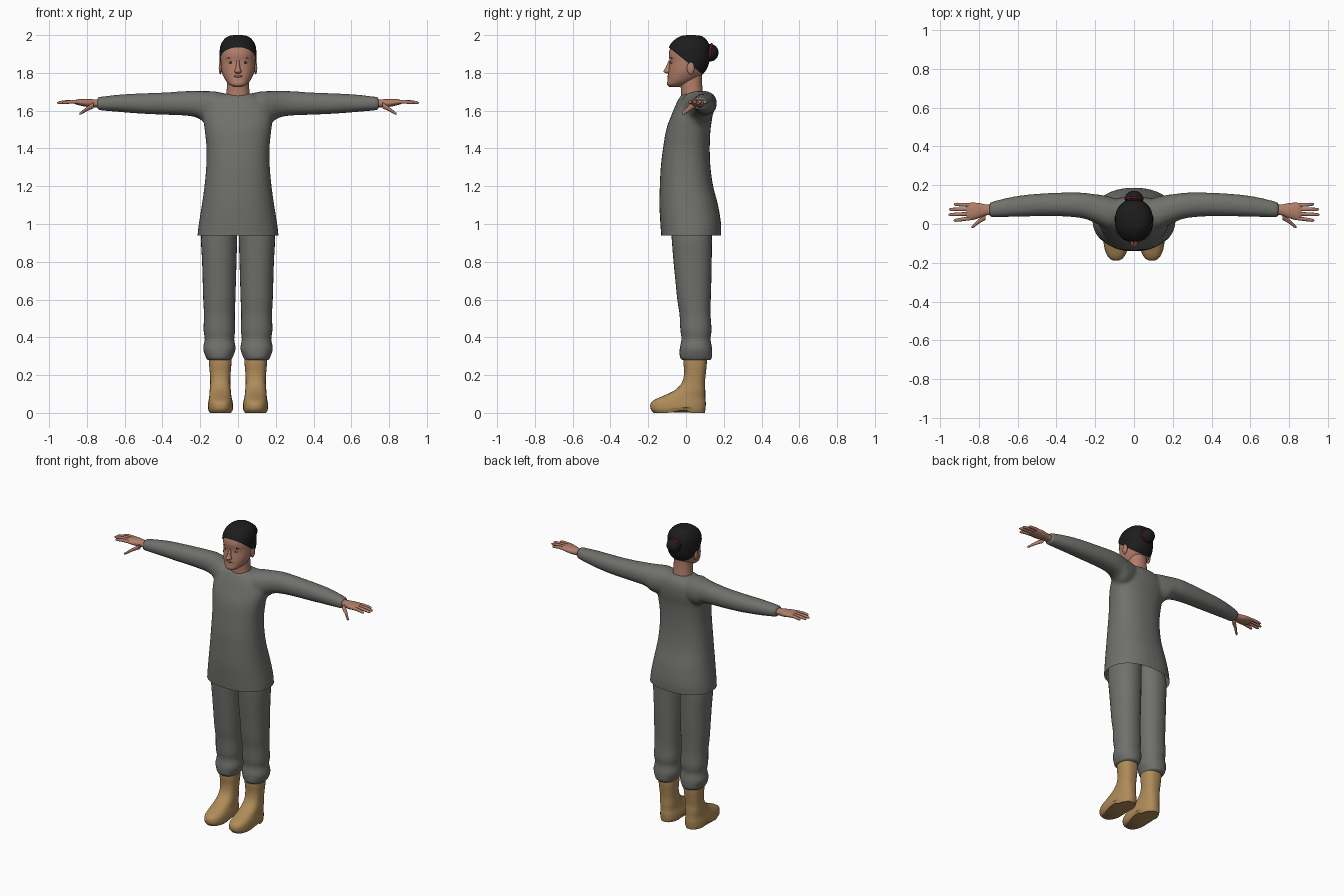
import bpy, bmesh, math
from mathutils import Vector

cube = bpy.data.objects.get("Cube")
if cube:
    bpy.data.objects.remove(cube, do_unlink=True)


def material(name, color):
    mat = bpy.data.materials.new(name)
    mat.use_nodes = True
    mat.diffuse_color = (*color, 1)
    bsdf = mat.node_tree.nodes["Principled BSDF"]
    bsdf.inputs["Base Color"].default_value = (*color, 1)
    bsdf.inputs["Roughness"].default_value = 0.8
    return mat


cloth = material("grey cloth", (0.16, 0.165, 0.15))
leather = material("tan leather", (0.43, 0.26, 0.1))
skin = material("warm skin", (0.44, 0.21, 0.14))
lip = material("lip", (0.34, 0.13, 0.1))
dark = material("black hair", (0.012, 0.012, 0.012))
red = material("dark red", (0.15, 0.008, 0.025))
white = material("eye white", (0.5, 0.45, 0.42))


def spline(rings, steps):
    """Smoothly interpolate between the given cross-sections."""
    out = []
    last = len(rings) - 1
    for i in range(last):
        window = [rings[max(0, min(last, i + k))] for k in (-1, 0, 1, 2)]
        for j in range(steps):
            t = j / steps
            out.append([
                b + t / 2 * (c - a + t * (2 * a - 5 * b + 4 * c - d + t * (3 * (b - c) + d - a)))
                for a, b, c, d in zip(*window)])
    return out + [list(rings[-1])]


def add_loft(bm, axis, rings, side=1, power=2.2, segs=32, steps=4):
    """Rings are (position, low a, high a, low b, high b) across the axis."""
    loops = []
    for t, a0, a1, b0, b1 in spline(rings, steps):
        loop = []
        for k in range(segs):
            ang = math.tau * k / segs
            c, s = math.cos(ang), math.sin(ang)
            a = (a0 + a1) / 2 + (a1 - a0) / 2 * math.copysign(abs(c) ** (2 / power), c)
            b = (b0 + b1) / 2 + (b1 - b0) / 2 * math.copysign(abs(s) ** (2 / power), s)
            x, y, z = (a, b, t) if axis == "z" else (t, a, b)
            loop.append(bm.verts.new((x * side, y, z)))
        loops.append(loop)
    for low, high in zip(loops, loops[1:]):
        for k in range(segs):
            n = (k + 1) % segs
            bm.faces.new((low[k], low[n], high[n], high[k]))
    bm.faces.new(loops[0])
    bm.faces.new(loops[-1])


def smooth(ob, angle=60):
    bpy.ops.object.select_all(action="DESELECT")
    ob.select_set(True)
    bpy.context.view_layer.objects.active = ob
    bpy.ops.object.shade_smooth_by_angle(angle=math.radians(angle))


def finish(name, bm, mat):
    bmesh.ops.recalc_face_normals(bm, faces=bm.faces)
    mesh = bpy.data.meshes.new(name)
    bm.to_mesh(mesh)
    bm.free()
    mesh.materials.append(mat)
    ob = bpy.data.objects.new(name, mesh)
    bpy.context.collection.objects.link(ob)
    smooth(ob)
    return ob


def loft(name, mat, axis, rings, **options):
    bm = bmesh.new()
    add_loft(bm, axis, rings, **options)
    return finish(name, bm, mat)


def ball(name, mat, center, size):
    bm = bmesh.new()
    bmesh.ops.create_uvsphere(bm, u_segments=20, v_segments=12, radius=1)
    bmesh.ops.scale(bm, vec=size, verts=bm.verts)
    bmesh.ops.translate(bm, vec=center, verts=bm.verts)
    return finish(name, bm, mat)


def cut(ob, point, normal):
    """Keep the half of the mesh that the normal points to."""
    bm = bmesh.new()
    bm.from_mesh(ob.data)
    bmesh.ops.bisect_plane(bm, geom=bm.verts[:] + bm.edges[:] + bm.faces[:],
                           plane_co=point, plane_no=normal, clear_inner=True)
    bm.to_mesh(ob.data)
    bm.free()


# Tunic: torso and sleeves fused into one soft garment with an open hem
torso = [(z, -w, w, front, back) for z, w, front, back in (
    (.88, .22, -.13, .185), (.94, .215, -.132, .186), (1, .208, -.136, .186),
    (1.1, .192, -.141, .17), (1.2, .178, -.139, .144), (1.3, .169, -.134, .13),
    (1.4, .167, -.122, .126), (1.5, .177, -.105, .13), (1.57, .185, -.08, .14),
    (1.63, .17, -.055, .14), (1.67, .13, -.035, .125), (1.69, .08, -.015, .1))]
sleeve = [
    (.06, 0, .12, 1.55, 1.69), (.12, -.03, .14, 1.53, 1.702), (.17, -.01, .15, 1.53, 1.704),
    (.21, .01, .155, 1.56, 1.704), (.27, .03, .162, 1.573, 1.704), (.38, .04, .162, 1.578, 1.697),
    (.5, .04, .156, 1.583, 1.692), (.62, .037, .142, 1.592, 1.686), (.747, .033, .112, 1.603, 1.672)]
bm = bmesh.new()
add_loft(bm, "z", torso, power=2.3)
for side in (1, -1):
    add_loft(bm, "x", sleeve, side=side)
tunic = finish("tunic", bm, cloth)
remesh = tunic.modifiers.new("fuse", "REMESH")
remesh.mode = "VOXEL"
remesh.voxel_size = .01
soften = tunic.modifiers.new("soften", "SMOOTH")
soften.iterations = 8
fused = bpy.data.meshes.new_from_object(
    tunic.evaluated_get(bpy.context.evaluated_depsgraph_get()))
tunic.modifiers.clear()
tunic.data = fused
cut(tunic, (0, 0, .94), (0, 0, 1))
smooth(tunic)

# Limbs, mirrored left and right
trouser = [
    (.28, .036, .16, -.02, .128), (.295, .028, .17, -.032, .137), (.34, .013, .184, -.033, .138),
    (.39, .02, .176, -.024, .13), (.44, .015, .182, -.03, .135), (.52, .017, .18, -.034, .13),
    (.6, .014, .184, -.046, .131), (.7, .011, .187, -.056, .134), (.8, .008, .19, -.066, .136),
    (.94, .004, .195, -.077, .137), (1.02, .002, .17, -.08, .13)]
boot = [
    (0, .034, .152, -.17, .1), (.02, .026, .159, -.187, .103), (.05, .027, .158, -.187, .105),
    (.07, .031, .155, -.165, .103), (.09, .035, .152, -.12, .102), (.12, .038, .15, -.06, .102),
    (.16, .041, .147, -.022, .1), (.21, .039, .149, -.01, .105), (.26, .035, .153, -.013, .11),
    (.31, .036, .152, -.012, .11)]
palm = [
    (.72, .045, .1, 1.615, 1.66), (.76, .045, .1, 1.618, 1.66), (.8, .03, .108, 1.62, 1.662),
    (.84, .02, .11, 1.628, 1.662), (.865, .026, .104, 1.635, 1.655)]
thumb = [
    (.765, .022, .055, 1.612, 1.645), (.8, .002, .026, 1.597, 1.62),
    (.825, -.018, .002, 1.582, 1.6), (.838, -.022, -.01, 1.578, 1.589)]
fingers = {"index": (.03, .018, .93), "middle": (.053, .048, .958),
           "ring": (.076, .075, .955), "little": (.097, .102, .928)}

for side, label in ((1, "left"), (-1, "right")):
    loft(label + "_trouser_leg", cloth, "z", trouser, side=side)
    foot = loft(label + "_boot", leather, "z", boot, side=side, power=2.5)
    for v in foot.data.vertices:  # raised arch in front of the heel
        if v.co.z < .025 and v.co.y < .02:
            v.co.z += .018 * max(0, 1 - abs(v.co.y + .015) / .07)
    loft(label + "_palm", skin, "x", palm, side=side)
    loft(label + "_thumb", skin, "x", thumb, side=side, segs=12)
    for finger, (base, tip, end) in fingers.items():
        rings = []
        for f, r in ((0, .01), (.5, .0095), (.88, .008), (1, .003)):
            y = base + (tip - base) * f
            z = 1.646 + .012 * f * (.6 - f)
            rings.append((.84 + (end - .84) * f, y - r, y + r, z - r, z + r))
        loft(f"{label}_{finger}_finger", skin, "x", rings, side=side, segs=12)

    # Paired face details
    ball(label + "_ear", skin, (side * .093, .025, 1.825), (.009, .02, .033))
    ball(label + "_eye", white, (side * .038, -.073, 1.855), (.014, .009, .006))
    ball(label + "_iris", dark, (side * .038, -.078, 1.855), (.0055, .006, .0055))
    ball(label + "_brow", dark, (side * .04, -.076, 1.878), (.02, .006, .0025))

# Neck, head and nose
loft("neck", skin, "z", [
    (1.62, -.075, .075, -.03, .1), (1.69, -.062, .062, -.026, .09),
    (1.75, -.058, .058, -.03, .085), (1.81, -.058, .058, -.03, .085)])
head = [(z, -w, w, front, back) for z, w, front, back in (
    (1.726, .022, -.088, -.035), (1.738, .046, -.1, .005), (1.76, .066, -.098, .05),
    (1.79, .081, -.095, .084), (1.82, .089, -.091, .105), (1.86, .092, -.087, .117),
    (1.9, .092, -.091, .12), (1.94, .086, -.08, .116), (1.97, .069, -.053, .1),
    (1.988, .045, -.023, .076), (1.994, .014, .012, .04))]
loft("head", skin, "z", head)
loft("nose", skin, "z", [
    (1.798, -.013, .013, -.105, -.07), (1.808, -.018, .018, -.12, -.07),
    (1.83, -.011, .011, -.107, -.07), (1.865, -.008, .008, -.092, -.07)], segs=16)
ball("lips", lip, (0, -.089, 1.782), (.025, .011, .007))

# Hair cap, bun and tie
cap = loft("hair_cap", dark, "z", [
    (z + .006, a0 - .006, a1 + .006, b0 - .006, b1 + .008) for z, a0, a1, b0, b1 in head])
cut(cap, (0, 0, 1.862), Vector((0, .8, 1)).normalized())
ball("hair_bun", dark, (0, .13, 1.907), (.047, .042, .046))
bpy.ops.mesh.primitive_torus_add(
    location=(0, .128, 1.91), rotation=(math.radians(80), 0, 0),
    major_radius=.044, minor_radius=.006, major_segments=32, minor_segments=8)
tie = bpy.context.object
tie.name = "hair_tie"
tie.data.materials.append(red)
smooth(tie)
